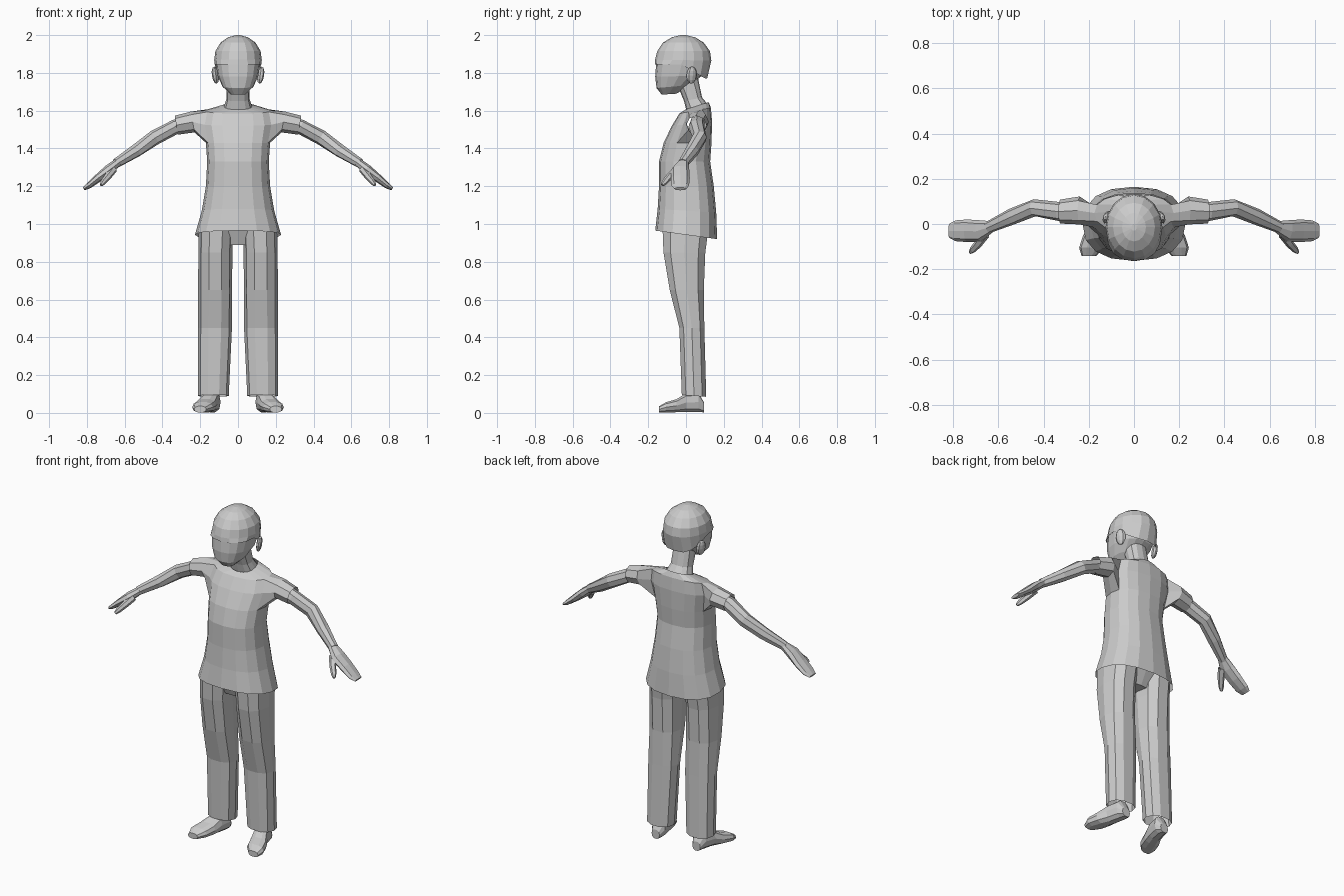
import bpy, bmesh
from math import cos, sin, pi, copysign
from mathutils import Vector, Matrix

if "Cube" in bpy.data.objects:
    bpy.data.objects.remove(bpy.data.objects["Cube"])


def ring(c, a, b, n=12, e=0.9):
    """Rounded-box section round c, spanned by half-axis vectors a and b."""
    c, a, b = Vector(c), Vector(a), Vector(b)
    pts = []
    for i in range(n):
        u, v = cos(2 * pi * i / n), sin(2 * pi * i / n)
        pts.append(c + a * copysign(abs(u) ** e, u) + b * copysign(abs(v) ** e, v))
    return pts


def level(zf, zb, rx, yf, yb, cx=0, n=16, e=0.85):
    """Near-horizontal section given by its front and back points."""
    return ring((cx, (yf + yb) / 2, (zf + zb) / 2), (rx, 0, 0),
                (0, (yb - yf) / 2, (zb - zf) / 2), n, e)


def skin(bm, rings, start=False, end=False):
    rows = [[bm.verts.new(p) for p in r] for r in rings]
    n = len(rows[0])
    for r, s in zip(rows, rows[1:]):
        for i in range(n):
            bm.faces.new((r[i], r[(i + 1) % n], s[(i + 1) % n], s[i]))
    if start:
        bm.faces.new(rows[0][::-1])
    if end:
        bm.faces.new(rows[-1])
    return rows


def finish(bm, name, mirror=False):
    bmesh.ops.recalc_face_normals(bm, faces=bm.faces)
    me = bpy.data.meshes.new(name)
    bm.to_mesh(me)
    bm.free()
    ob = bpy.data.objects.new(name, me)
    bpy.context.collection.objects.link(ob)
    if mirror:
        ob.modifiers.new("mirror", 'MIRROR').use_axis[0] = True
    return ob


def loft(name, rings, start=False, end=False, mirror=False):
    bm = bmesh.new()
    skin(bm, rings, start, end)
    return finish(bm, name, mirror)


def tube(path, n=8):
    """Sections along a limb: (centre, horizontal radius, vertical radius)."""
    out = []
    for i, (c, ru, rv) in enumerate(path):
        d = Vector(path[min(i + 1, len(path) - 1)][0]) - Vector(path[max(i - 1, 0)][0])
        a = d.cross(Vector((0, 0, 1))).normalized()
        out.append(ring(c, a * ru, a.cross(d).normalized() * rv, n))
    return out


# Shirt: torso loft, with side patches opened and bridged to the sleeves
bm = bmesh.new()
N = 16
rows = skin(bm, [level(*r) for r in (
    (.965, .92, .228, -.163, .165),
    (1.08, 1.06, .192, -.15, .16),
    (1.2, 1.2, .17, -.143, .147),
    (1.33, 1.33, .163, -.143, .128),
    (1.43, 1.43, .17, -.118, .135),
    (1.52, 1.54, .188, -.075, .138),
    (1.585, 1.615, .175, -.035, .132),
    (1.605, 1.645, .075, -.005, .12))])
for s, mid in ((1, 0), (-1, N // 2)):
    lo, hi = (mid - s) % N, (mid + s) % N
    a, b, c = rows[4:7]
    loop = [a[lo], a[mid], a[hi], b[hi], c[hi], c[mid], c[lo], b[lo]]
    inside = b[mid]
    bm.verts.remove(inside)
    for x, y, z, ry, rz, lean in ((.24, .06, 1.54, .062, .055, .01),
                                  (.327, .055, 1.523, .053, .05, .008)):
        new = []
        for k in range(8):
            t = pi * (1.25 + k / 4)
            new.append(bm.verts.new((s * (x + lean * sin(t)), y + ry * cos(t), z + rz * sin(t))))
        for k in range(8):
            j = (k + 1) % 8
            bm.faces.new((loop[k], loop[j], new[j], new[k]))
        loop = new
finish(bm, "shirt")

# Trousers
loft("trouser_leg", [level(z, z2, rx, yf, yb, cx, 10) for z, z2, cx, rx, yf, yb in (
    (.99, .98, .115, .092, -.13, .125),
    (.85, .85, .12, .09, -.124, .107),
    (.65, .65, .121, .09, -.09, .098),
    (.45, .45, .122, .09, -.038, .1),
    (.095, .085, .13, .081, -.025, .11))], mirror=True)
loft("trouser_hips", [level(.89, .89, .11, -.07, .06), level(.99, .98, .17, -.11, .11)], start=True)

# Shoes, toes turned out
loft("shoe", [ring((cx, y, h / 2 + .002), (rx, 0, 0), (0, 0, h / 2), 10, .8) for y, cx, rx, h in (
    (.095, .135, .026, .055), (.065, .135, .043, .11), (0, .15, .046, .105),
    (-.05, .17, .055, .072), (-.105, .188, .055, .056), (-.142, .2, .032, .034))],
    True, True, mirror=True)

# Bare arms, hands and thumbs
loft("arm", tube([((.26, .06, 1.535), .04, .038), ((.33, .055, 1.515), .042, .039),
                  ((.44, .072, 1.458), .038, .04), ((.54, .033, 1.388), .036, .035),
                  ((.645, -.015, 1.322), .026, .026)]), end=True, mirror=True)
loft("hand", tube([((.635, -.012, 1.328), .027, .022), ((.685, -.03, 1.288), .048, .026),
                   ((.74, -.03, 1.243), .05, .022), ((.79, -.03, 1.203), .046, .016),
                   ((.817, -.03, 1.186), .032, .009)]), True, True, mirror=True)
loft("thumb", tube([((.66, -.045, 1.29), .022, .02), ((.69, -.088, 1.25), .018, .018),
                    ((.713, -.113, 1.222), .015, .015), ((.725, -.126, 1.206), .008, .008)], 6),
     False, True, mirror=True)

# Neck and face
loft("neck", [level(*r, n=12) for r in (
    (1.59, 1.63, .078, .005, .118), (1.65, 1.67, .062, -.01, .085),
    (1.77, 1.79, .06, -.06, .06))])
loft("face", [level(*r) for r in (
    (1.685, 1.69, .04, -.128, -.05), (1.72, 1.735, .082, -.156, .02),
    (1.78, 1.785, .107, -.163, .085), (1.85, 1.85, .118, -.158, .115))], start=True)

# Hair cap: rim level at the front, dropping to the nape
rim = level(1.845, 1.845, .123, -.165, .112)
for p in rim:
    p.z -= .075 * min(1, max(0, p.y + .02) / .12)
loft("hair_cap", [rim] + [level(*r, e=1) for r in (
    (1.87, 1.865, .126, -.164, .134), (1.915, 1.915, .12, -.152, .127),
    (1.96, 1.96, .093, -.122, .094), (1.988, 1.988, .053, -.077, .049),
    (2.0, 2.0, .012, -.03, .0))], end=True)

# Ears
bm = bmesh.new()
bmesh.ops.create_uvsphere(bm, u_segments=8, v_segments=6, radius=1, matrix=(
    Matrix.Translation((.12, .03, 1.788)) @ Matrix.Rotation(.4, 4, 'Z')
    @ Matrix.Rotation(.15, 4, 'Y') @ Matrix.Diagonal((.016, .03, .046, 1))))
finish(bm, "ear", mirror=True)
